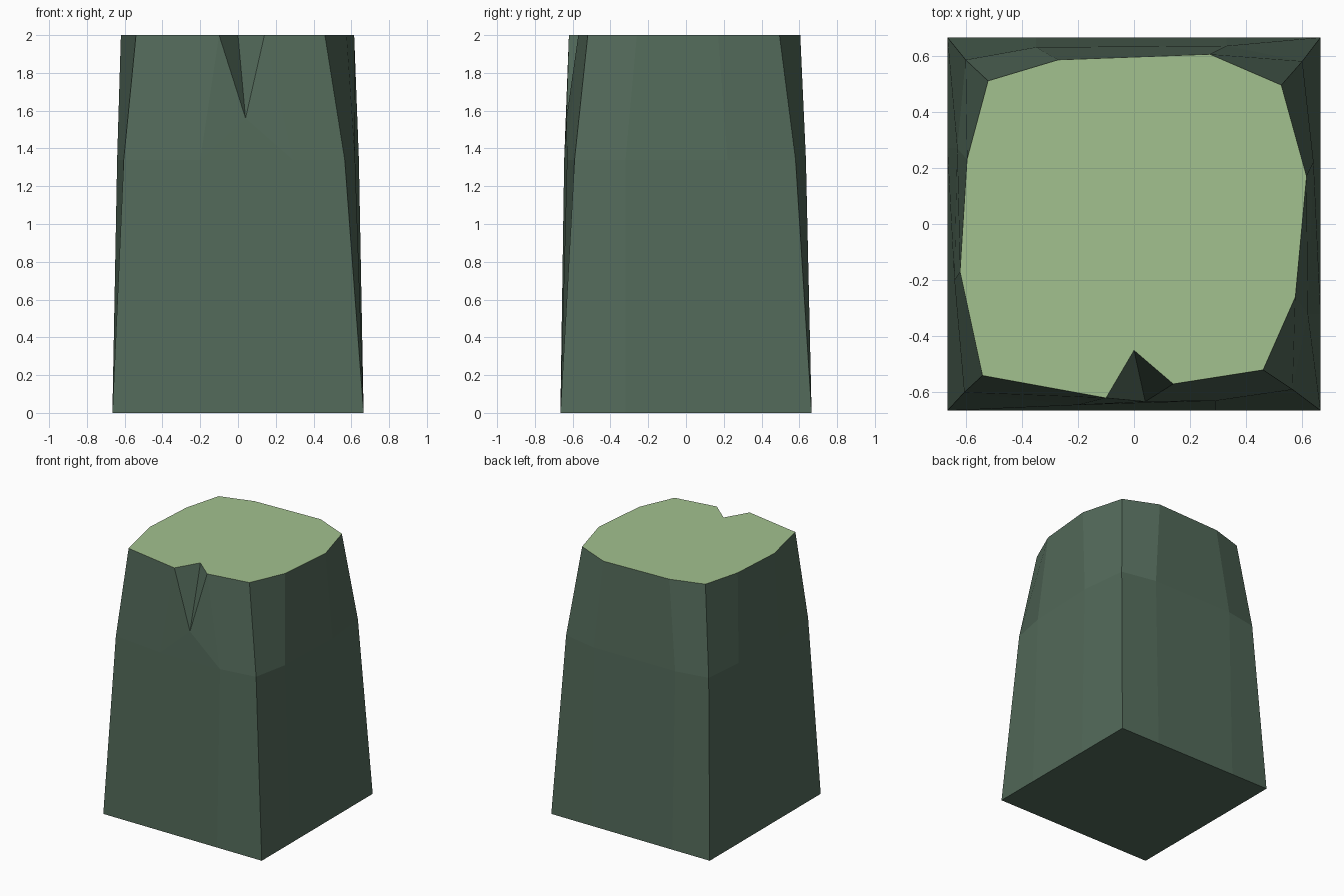
import bpy
import bmesh

old = bpy.data.objects.get("Cube")
if old:
    bpy.data.objects.remove(old, do_unlink=True)


def material(name, colour):
    mat = bpy.data.materials.new(name)
    mat.use_nodes = True
    mat.diffuse_color = (*colour, 1)
    mat.node_tree.nodes["Principled BSDF"].inputs["Base Color"].default_value = (*colour, 1)
    return mat


bark = material("dark green bark", (0.086, 0.144, 0.102))
cut_wood = material("pale green cut", (0.365, 0.535, 0.272))

# Outlines run counter-clockwise from the front corner on the -x side
top_outline = [(-0.54, -0.54), (-0.10, -0.62), (0.14, -0.57), (0.46, -0.52),
               (0.575, -0.26), (0.615, 0.17), (0.525, 0.495), (0.27, 0.605),
               (-0.27, 0.585), (-0.52, 0.51), (-0.595, 0.23), (-0.62, -0.17)]
mid_outline = [(-0.605, -0.60), (-0.20, -0.645), (0.29, -0.63), (0.565, -0.59),
               (0.62, -0.32), (0.64, 0.22), (0.60, 0.58), (0.33, 0.635),
               (-0.35, 0.63), (-0.60, 0.585), (-0.63, 0.27), (-0.64, -0.20)]
HALF = 0.665
MID_Z, TOP_Z = 1.34, 2.0


def to_square(x, y, corner):
    """Push an outline point out to the square foot."""
    sx, sy = (HALF if x > 0 else -HALF), (HALF if y > 0 else -HALF)
    if corner:
        return sx, sy
    return (sx, y) if abs(x) > abs(y) else (x, sy)


base_outline = [to_square(x, y, i % 3 == 0) for i, (x, y) in enumerate(mid_outline)]

bm = bmesh.new()


def ring(outline, z):
    return [bm.verts.new((x, y, z)) for x, y in outline]


base, mid, top = ring(base_outline, 0), ring(mid_outline, MID_Z), ring(top_outline, TOP_Z)
count = len(top)
notch_back = bm.verts.new((0, -0.45, TOP_Z))
notch_tip = bm.verts.new((0.04, -0.633, 1.56))

# Trunk sides, with the panel at index 1 split around the notch
for i in range(count):
    j = (i + 1) % count
    bm.faces.new((base[i], base[j], mid[j], mid[i]))
    if i != 1:
        bm.faces.new((mid[i], mid[j], top[j], top[i]))
for a, b in ((top[1], mid[1]), (mid[1], mid[2]), (mid[2], top[2]),
             (top[2], notch_back), (notch_back, top[1])):
    bm.faces.new((a, b, notch_tip))

# Foot and cut top
bm.faces.new(base[::-1])
cap = bm.faces.new(top[:2] + [notch_back] + top[2:])
cap.material_index = 1
bmesh.ops.recalc_face_normals(bm, faces=bm.faces)

mesh = bpy.data.meshes.new("stump")
bm.to_mesh(mesh)
bm.free()
mesh.materials.append(bark)
mesh.materials.append(cut_wood)
stump = bpy.data.objects.new("stump", mesh)
bpy.context.collection.objects.link(stump)
